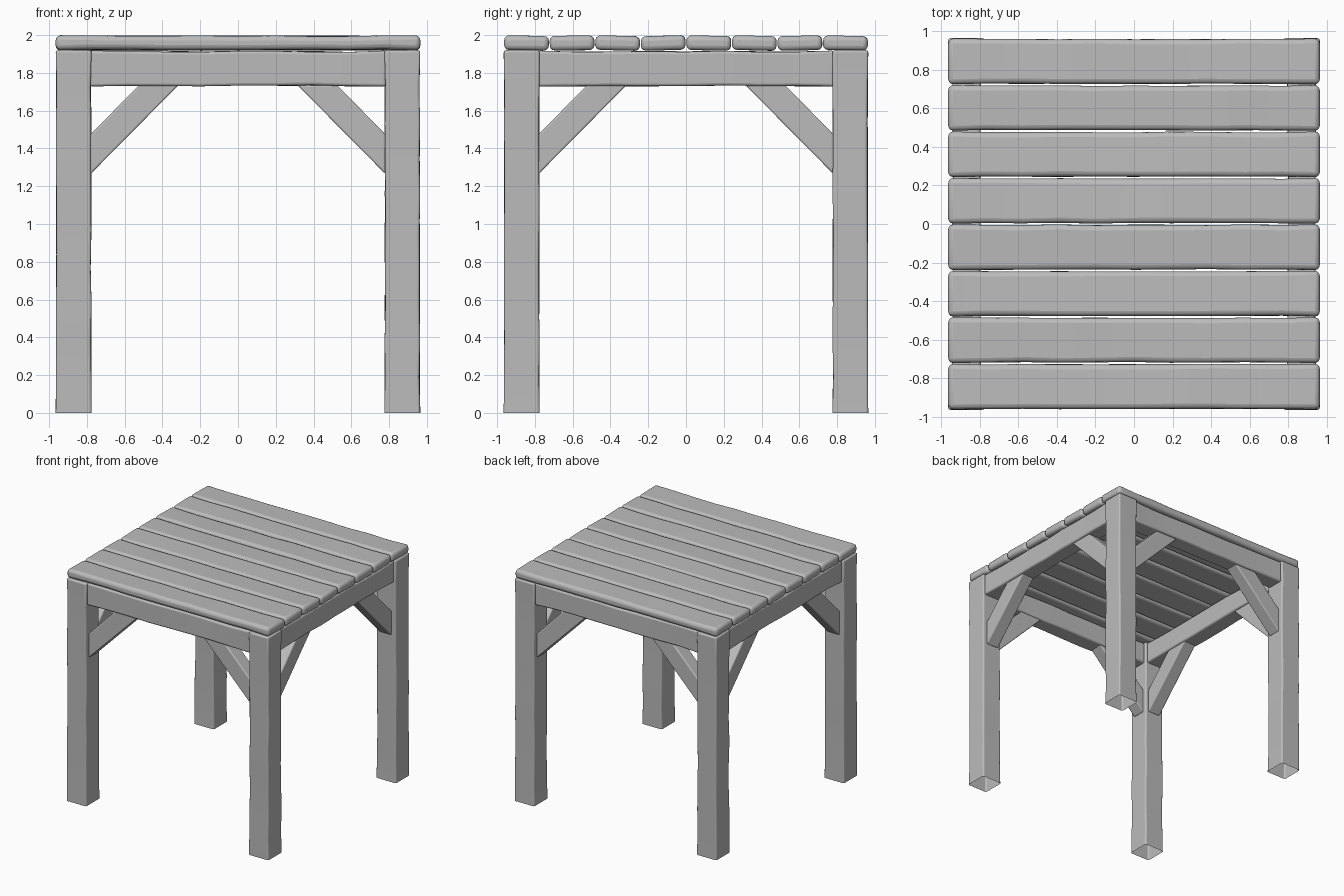
import bpy, bmesh, math, random
from mathutils import Vector, Matrix

random.seed(4)
if "Cube" in bpy.data.objects:
    bpy.data.objects.remove(bpy.data.objects["Cube"])

grey = bpy.data.materials.new("plain grey wood")
grey.use_nodes = True
colour = (0.5, 0.5, 0.5, 1)
grey.diffuse_color = colour
grey.node_tree.nodes["Principled BSDF"].inputs["Base Color"].default_value = colour


def finish(name, bm, bevel):
    """Turn a bmesh into a softly bevelled, smooth shaded object."""
    bmesh.ops.recalc_face_normals(bm, faces=bm.faces)
    mesh = bpy.data.meshes.new(name)
    bm.to_mesh(mesh)
    bm.free()
    mesh.materials.append(grey)
    obj = bpy.data.objects.new(name, mesh)
    bpy.context.collection.objects.link(obj)
    mod = obj.modifiers.new("worn edges", 'BEVEL')
    mod.width = bevel
    mod.segments = 3
    mod.limit_method = 'ANGLE'
    mod.angle_limit = math.radians(40)
    bpy.ops.object.select_all(action='DESELECT')
    obj.select_set(True)
    bpy.context.view_layer.objects.active = obj
    bpy.ops.object.shade_smooth_by_angle(angle=math.radians(40))
    return obj


def timber(name, centre, size, axis, bevel, cuts=7, wobble=0.004, turn=0, open_end=False):
    """A hewn beam along one axis, with slightly uneven edges."""
    bm = bmesh.new()
    bmesh.ops.create_cube(bm, size=1, matrix=Matrix.Diagonal((*size, 1)))
    along = [e for e in bm.edges
             if abs((e.verts[0].co - e.verts[1].co)[axis]) > size[axis] * 0.9]
    bmesh.ops.subdivide_edges(bm, edges=along, cuts=cuts, use_grid_fill=True)
    for v in bm.verts:
        if abs(v.co[axis]) < size[axis] * 0.49:
            for k in range(3):
                if k != axis:
                    v.co[k] -= math.copysign(random.uniform(0, 2 * wobble), v.co[k])
    if open_end:
        low = [f for f in bm.faces if f.calc_center_median().z < -size[2] * 0.49]
        bmesh.ops.delete(bm, geom=low, context='FACES_ONLY')
    placing = Matrix.Translation(centre) @ Matrix.Rotation(turn, 4, 'X')
    bmesh.ops.transform(bm, matrix=placing, verts=bm.verts)
    return finish(name, bm, bevel)


def brace(name, spin, flip):
    """A diagonal strut, mitred to fit between a leg and a rail."""
    outline = [(0.78, 1.265), (0.78, 1.475), (0.525, 1.735), (0.315, 1.735)]
    bm = bmesh.new()
    face = bm.faces.new([bm.verts.new((x * flip, -0.925, z)) for x, z in outline])
    side = bmesh.ops.extrude_face_region(bm, geom=[face])["geom"]
    for v in side:
        if isinstance(v, bmesh.types.BMVert):
            v.co.y += 0.12
    bmesh.ops.rotate(bm, verts=bm.verts, matrix=Matrix.Rotation(spin, 3, 'Z'))
    finish(name, bm, 0.01)


# Legs, hollow at the foot
for sx, side in ((-1, "right"), (1, "left")):
    for sy, end in ((-1, "front"), (1, "back")):
        timber(f"{end}_{side}_leg", (sx * 0.87, sy * 0.87, 0.96),
               (0.19, 0.19, 1.92), 2, 0.012, 9, 0.003, open_end=True)

# Rails under the top, with a pair of braces each
for i, place in enumerate(("front", "left", "back", "right")):
    spin = i * math.pi / 2
    centre = Matrix.Rotation(spin, 3, 'Z') @ Vector((0, -0.87, 1.823))
    size = (1.57, 0.15, 0.19) if i % 2 == 0 else (0.15, 1.57, 0.19)
    timber(f"{place}_rail", centre, size, i % 2, 0.014)
    for flip in (-1, 1):
        brace(f"{place}_brace_{'a' if flip < 0 else 'b'}", spin, flip)

# Top planks, each with a slight tilt
pitch = 1.93 / 8
tilts = (-1, 0.5, -1.5, 1.5, -1, -1.5, 1, -1)
for i, tilt in enumerate(tilts):
    timber(f"top_plank_{i + 1}", (0, -0.965 + pitch * (i + 0.5), 1.958),
           (1.93, pitch - 0.004, 0.078), 0, 0.026, 9, 0.003, math.radians(tilt))
